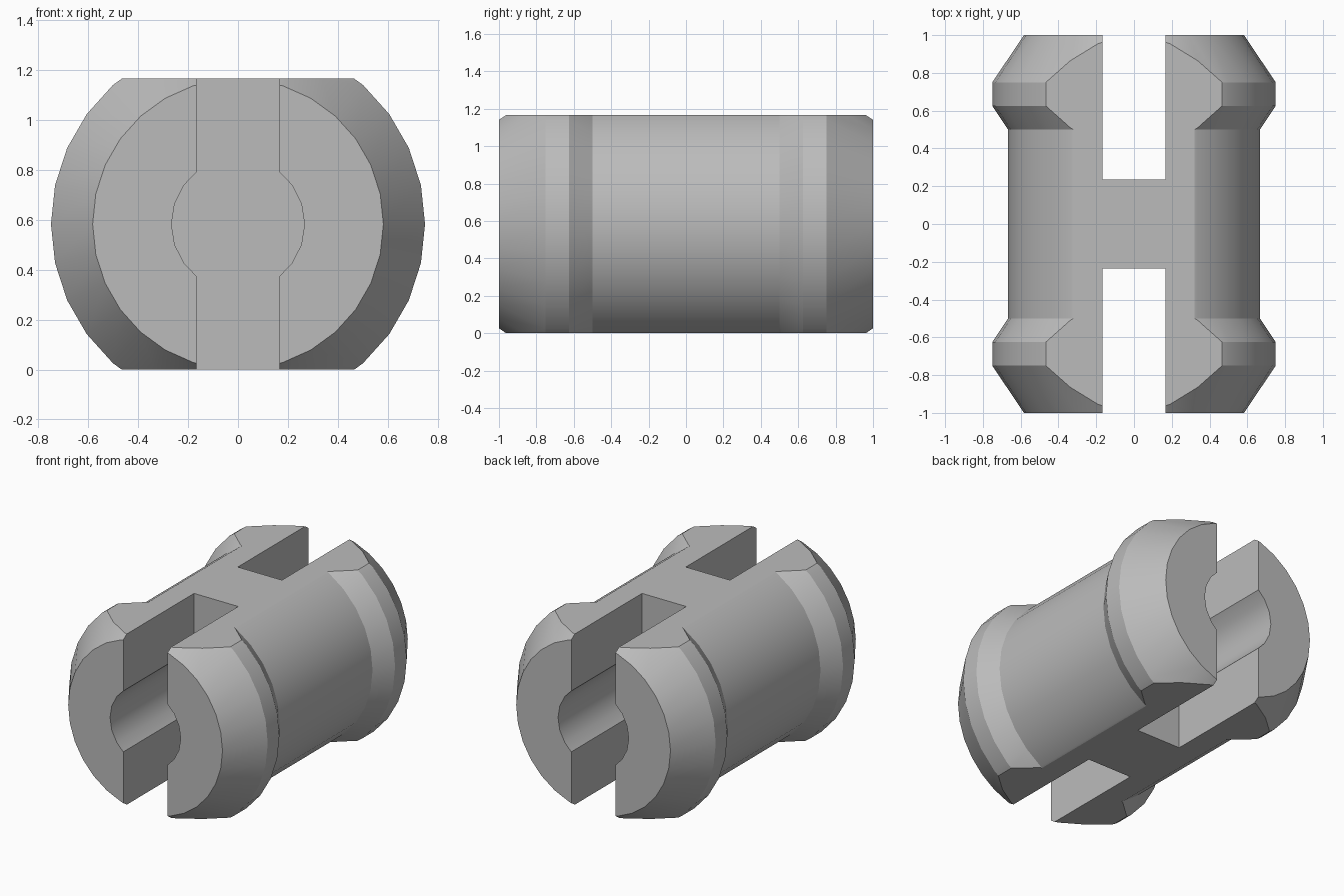
import bpy
import bmesh
from math import cos, sin, radians, tau
from mathutils import Vector

cube = bpy.data.objects.get("Cube")
if cube:
    bpy.data.objects.remove(cube, do_unlink=True)

HALF_HEIGHT = 0.583   # flats above and below the axis
SLOT = 0.167          # half width of the end slots
FLOOR = 0.236         # slot floor, distance from the middle
BORE = 0.267
SIDES = 30

grey = bpy.data.materials.new("plain grey")
grey.use_nodes = True
colour = (0.5, 0.5, 0.5, 1)
grey.diffuse_color = colour
grey.node_tree.nodes["Principled BSDF"].inputs["Base Color"].default_value = colour


def make_object(name, bm):
    bmesh.ops.recalc_face_normals(bm, faces=bm.faces)
    mesh = bpy.data.meshes.new(name)
    bm.to_mesh(mesh)
    bm.free()
    mesh.materials.append(grey)
    obj = bpy.data.objects.new(name, mesh)
    bpy.context.collection.objects.link(obj)
    return obj


# Turned body with a collar at each end, along the y axis
half = [(0.5, 0.667), (0.625, 0.75), (0.75, 0.75), (1.0, 0.583)]
profile = [(-y, r) for y, r in reversed(half)] + half
bm = bmesh.new()
rings = [[bm.verts.new((r * cos(tau * i / SIDES), y, r * sin(tau * i / SIDES)))
          for i in range(SIDES)] for y, r in profile]
for a, b in zip(rings, rings[1:]):
    for i in range(SIDES):
        j = (i + 1) % SIDES
        bm.faces.new((a[i], a[j], b[j], b[i]))
bm.faces.new(rings[0])
bm.faces.new(rings[-1])

# Flats on the top and bottom
for side in (1, -1):
    cut = bmesh.ops.bisect_plane(
        bm, geom=bm.verts[:] + bm.edges[:] + bm.faces[:], dist=1e-5,
        plane_co=(0, 0, side * HALF_HEIGHT), plane_no=(0, 0, side), clear_outer=True)
    edges = [e for e in cut["geom_cut"] if isinstance(e, bmesh.types.BMEdge)]
    bmesh.ops.contextual_create(bm, geom=edges)
body = make_object("pin_body", bm)
bpy.context.view_layer.objects.active = body
body.select_set(True)

# Keyhole section: a vertical slot with a round bore
right = [(SLOT, -1), (SLOT, -0.208)]
right += [(BORE * cos(radians(a)), BORE * sin(radians(a))) for a in range(-36, 37, 18)]
right += [(SLOT, 0.208), (SLOT, 1)]
section = right + [(-x, z) for x, z in reversed(right)]

# Cut the keyhole into both ends
for side in (-1, 1):
    bm = bmesh.new()
    face = bm.faces.new([bm.verts.new((x, side * FLOOR, z)) for x, z in section])
    grown = bmesh.ops.extrude_face_region(bm, geom=[face], use_keep_orig=True)
    moved = [v for v in grown["geom"] if isinstance(v, bmesh.types.BMVert)]
    bmesh.ops.translate(bm, verts=moved, vec=Vector((0, side, 0)))
    cutter = make_object("keyhole_cutter", bm)
    cutter.hide_render = True
    mod = body.modifiers.new("keyhole", "BOOLEAN")
    mod.operation = "DIFFERENCE"
    mod.solver = "EXACT"
    mod.object = cutter
    bpy.ops.object.modifier_apply(modifier=mod.name)
    bpy.data.objects.remove(cutter, do_unlink=True)

# Stand on the ground, smooth the turned surfaces
for v in body.data.vertices:
    v.co.z += HALF_HEIGHT
bpy.ops.object.shade_smooth_by_angle(angle=radians(22))
